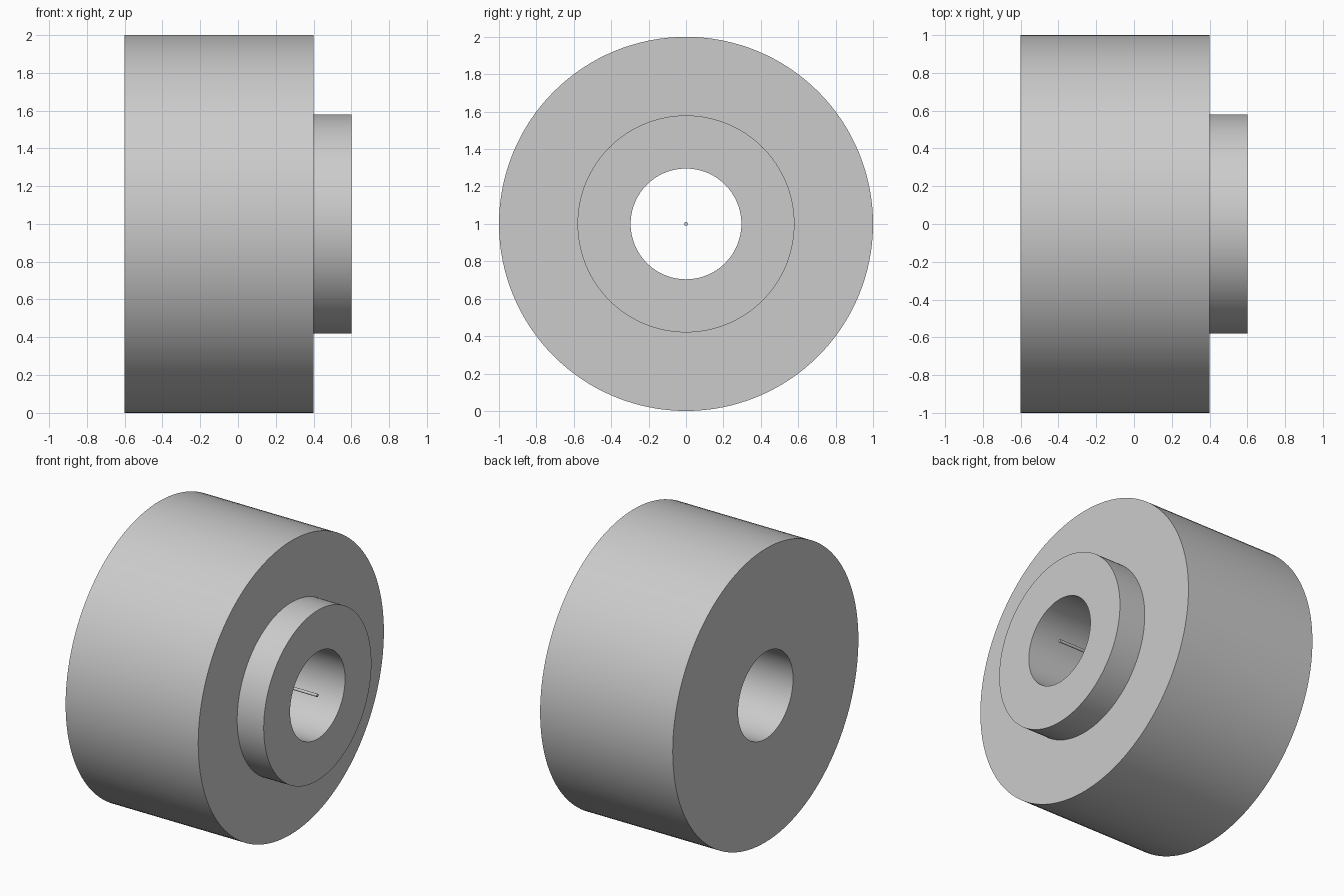
import bpy, bmesh, math
from mathutils import Matrix

if "Cube" in bpy.data.objects:
    bpy.data.objects.remove(bpy.data.objects["Cube"], do_unlink=True)

grey = bpy.data.materials.new("light_grey")
grey.use_nodes = True
grey.diffuse_color = (0.6, 0.6, 0.6, 1)
grey.node_tree.nodes["Principled BSDF"].inputs["Base Color"].default_value = (0.6, 0.6, 0.6, 1)

AXIS_HEIGHT = 1.0


def lathe(name, profile, segments):
    """Revolve a closed (x, radius) profile about the horizontal axis."""
    bm = bmesh.new()
    rings = []
    for x, r in profile:
        ring = []
        for i in range(segments):
            a = math.tau * i / segments
            ring.append(bm.verts.new((x, r * math.cos(a), r * math.sin(a))))
        rings.append(ring)
    for ring, following in zip(rings, rings[1:] + rings[:1]):
        for i in range(segments):
            j = (i + 1) % segments
            bm.faces.new((ring[i], ring[j], following[j], following[i]))
    bmesh.ops.recalc_face_normals(bm, faces=bm.faces)
    return finish(name, bm)


def rod(name, x0, x1, radius, segments):
    """Solid capped cylinder along the horizontal axis."""
    bm = bmesh.new()
    place = Matrix.Translation(((x0 + x1) / 2, 0, 0)) @ Matrix.Rotation(math.pi / 2, 4, "Y")
    bmesh.ops.create_cone(bm, cap_ends=True, segments=segments, radius1=radius,
                          radius2=radius, depth=x1 - x0, matrix=place)
    return finish(name, bm)


def finish(name, bm):
    mesh = bpy.data.meshes.new(name)
    bm.to_mesh(mesh)
    bm.free()
    mesh.materials.append(grey)
    obj = bpy.data.objects.new(name, mesh)
    obj.location.z = AXIS_HEIGHT
    bpy.context.collection.objects.link(obj)
    bpy.ops.object.select_all(action="DESELECT")
    obj.select_set(True)
    bpy.context.view_layer.objects.active = obj
    bpy.ops.object.shade_smooth_by_angle(angle=math.radians(30))
    return obj


def tube(name, x0, x1, outer, inner):
    return lathe(name, [(x0, inner), (x0, outer), (x1, outer), (x1, inner)], 128)


# Wide roller, raised hub with the same bore, and thin pin on the axis
BORE = 0.296
tube("roller_body", -0.6, 0.4, 1.0, BORE)
tube("hub", 0.4, 0.6, 0.58, BORE)
rod("centre_pin", 0.4, 0.6, 0.01, 24)
